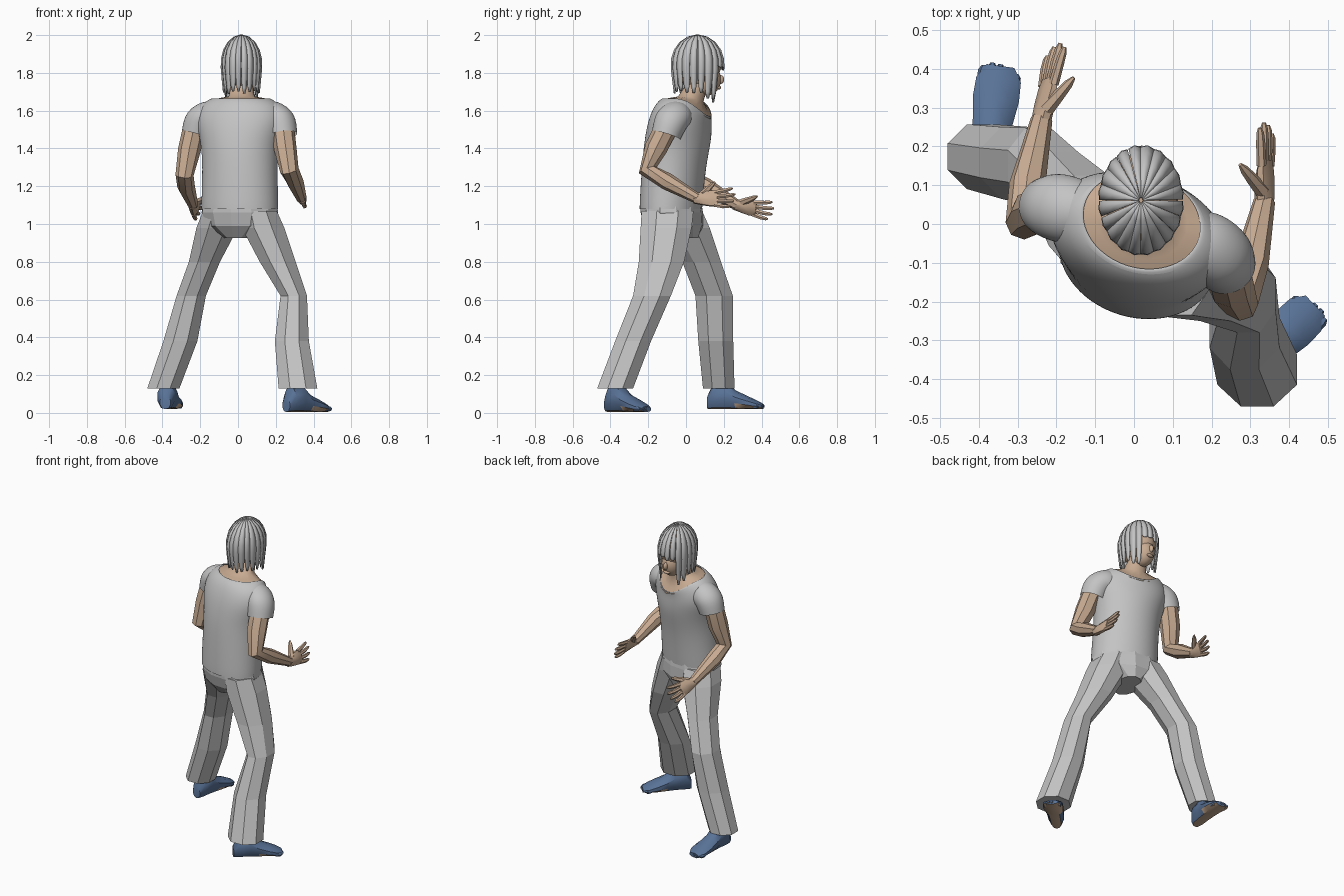
import bpy, bmesh, math, random
from mathutils import Vector as V

random.seed(4)
cube = bpy.data.objects.get("Cube")
if cube:
    bpy.data.objects.remove(cube, do_unlink=True)


def material(name, rgb):
    m = bpy.data.materials.new(name)
    m.use_nodes = True
    m.diffuse_color = (*rgb, 1)
    m.node_tree.nodes["Principled BSDF"].inputs["Base Color"].default_value = (*rgb, 1)
    return m


GREY = material("light grey", (0.55, 0.55, 0.55))
SKIN = material("tan skin", (0.58, 0.41, 0.29))
BLUE = material("dull blue", (0.10, 0.17, 0.31))


def finish(name, bm, mats, smooth=None, subsurf=0):
    bmesh.ops.recalc_face_normals(bm, faces=bm.faces)
    me = bpy.data.meshes.new(name)
    bm.to_mesh(me)
    bm.free()
    ob = bpy.data.objects.new(name, me)
    bpy.context.collection.objects.link(ob)
    for m in mats:
        me.materials.append(m)
    if smooth:
        bpy.ops.object.select_all(action='DESELECT')
        ob.select_set(True)
        bpy.context.view_layer.objects.active = ob
        bpy.ops.object.shade_smooth_by_angle(angle=math.radians(smooth))
    if subsurf:
        mod = ob.modifiers.new("Subdivision", 'SUBSURF')
        mod.levels = mod.render_levels = subsurf
    return ob


def skin_rings(bm, rings, caps=True):
    """Bridge rings of points with quads."""
    loops = [[bm.verts.new(p) for p in r] for r in rings]
    n = len(loops[0])
    for a, b in zip(loops, loops[1:]):
        for i in range(n):
            bm.faces.new((a[i], a[(i + 1) % n], b[(i + 1) % n], b[i]))
    if caps:
        bm.faces.new(loops[0])
        bm.faces.new(loops[-1])


def ellipse(c, u, v, n, phase=0.0):
    return [V(c) + V(u) * math.cos(t) + V(v) * math.sin(t)
            for t in (2 * math.pi * i / n + phase for i in range(n))]


def tube(bm, pts, n=8, ref=(1, 0, 0), caps=True):
    """Round tube through (x, y, z, radius) points."""
    P = [V(p[:3]) for p in pts]
    rings = []
    for i, p in enumerate(P):
        t = (P[min(i + 1, len(P) - 1)] - P[max(i - 1, 0)]).normalized()
        u = V(ref)
        u = (u - t * u.dot(t)).normalized()
        r = pts[i][3]
        rings.append(ellipse(p, u * r, t.cross(u) * r, n))
    skin_rings(bm, rings, caps)


# Torso axes: the upper body is twisted about z
L, F = V((0.957, -0.29, 0)), V((0.29, 0.957, 0))


def body_ring(x, y, z, a, b, dip=0.0, n=16):
    ring = ellipse((x, y, z), L * a, F * b, n)
    for i, p in enumerate(ring):
        p.z -= dip * max(0, math.sin(2 * math.pi * i / n)) ** 2
    return ring


# Shirt body
bm = bmesh.new()
skin_rings(bm, [body_ring(*r) for r in (
    (0.01, -0.08, 1.08, 0.212, 0.165), (0.01, -0.078, 1.12, 0.212, 0.167),
    (0.01, -0.065, 1.30, 0.205, 0.170), (0.01, -0.045, 1.43, 0.213, 0.178),
    (0.01, -0.032, 1.55, 0.250, 0.165, 0.05), (0.015, -0.015, 1.635, 0.220, 0.145, 0.09),
    (0.02, 0.005, 1.668, 0.165, 0.130, 0.10), (0.02, 0.008, 1.664, 0.157, 0.124, 0.10))], caps=False)
finish("shirt_body", bm, [GREY], 60, 2)

# Sleeves
for side, path in (
        ("left", ((0.12, -0.035, 1.57, 0.08), (0.19, -0.055, 1.57, 0.095),
                  (0.225, -0.08, 1.55, 0.095), (0.235, -0.105, 1.47, 0.082))),
        ("right", ((-0.10, 0.02, 1.57, 0.08), (-0.165, 0.035, 1.57, 0.092),
                   (-0.205, 0.045, 1.55, 0.092), (-0.222, 0.045, 1.48, 0.080)))):
    bm = bmesh.new()
    tube(bm, path, 12, (0, 1, 0), False)
    finish(side + "_sleeve", bm, [GREY], 60, 2)

# Skin inside the neckline, and neck
bm = bmesh.new()
skin_rings(bm, [body_ring(*r) for r in (
    (0.02, 0.006, 1.655, 0.162, 0.127, 0.10), (0.02, 0.01, 1.667, 0.12, 0.10, 0.075),
    (0.02, 0.025, 1.675, 0.07, 0.068, 0.03), (0.02, 0.055, 1.73, 0.058, 0.06),
    (0.02, 0.07, 1.79, 0.058, 0.06))])
finish("neck", bm, [SKIN], 60)

# Head: skull, jaw and nose
for name, c, s in (("skull", (0.02, 0.062, 1.85), (0.094, 0.124, 0.138)),
                   ("jaw", (0.02, 0.108, 1.765), (0.064, 0.078, 0.086)),
                   ("nose", (0.02, 0.183, 1.765), (0.013, 0.019, 0.024)),
                   ("lips", (0.02, 0.174, 1.722), (0.024, 0.012, 0.010))):
    bm = bmesh.new()
    bmesh.ops.create_uvsphere(bm, u_segments=20, v_segments=12, radius=1)
    for v in bm.verts:
        v.co = V(c) + V(v.co[i] * s[i] for i in range(3))
    finish(name, bm, [SKIN], 60)

# Hair: flat locks falling from the crown, short over the forehead
COUNT = 20
bm = bmesh.new()
for k in range(COUNT):
    ang = math.pi / 2 + (k + 0.5) * 2 * math.pi / COUNT
    front = math.sin(ang)
    if front > 0.75:
        end = 1.82
    elif front > 0.25:
        end = 1.655
    else:
        end = 1.695
    end += random.uniform(-0.012, 0.012)
    half = math.pi / COUNT * random.uniform(0.86, 1.12)
    stations = [(math.sin(p), 1.85 + 0.15 * math.cos(p), 1.0)
                for p in (math.radians(d) for d in (3, 22, 42, 62, 80))]
    stations += [(1.0, 1.85 + (end - 1.85) * f, w)
                 for f, w in ((0.15, 1.0), (0.5, 0.92), (0.8, 0.75), (1.0, 0.3))]
    rows = []
    for j, (r, z, w) in enumerate(stations):
        pull = 1 - max(0, 1.82 - z) * 0.9
        rows.append([bm.verts.new((0.018 + 0.107 * r * pull * q * math.cos(ang + o * half * w),
                                   0.061 + 0.139 * r * pull * q * math.sin(ang + o * half * w), z))
                     for o, q in ((-1, 0.98), (0, 1.01), (1, 0.98))])
    for a, b in zip(rows, rows[1:]):
        for i in range(2):
            bm.faces.new((a[i], a[i + 1], b[i + 1], b[i]))
hair = finish("hair", bm, [GREY], 50)
mod = hair.modifiers.new("Thickness", 'SOLIDIFY')
mod.thickness = 0.006
mod.offset = 0

# Trouser seat
bm = bmesh.new()
skin_rings(bm, [body_ring(*r, 0.0, 12) for r in (
    (0.01, -0.08, 1.12, 0.203, 0.158), (0.01, -0.075, 1.06, 0.212, 0.162),
    (0.01, -0.065, 0.99, 0.190, 0.155), (0.01, -0.05, 0.925, 0.075, 0.12))])
finish("trouser_seat", bm, [GREY])

# Trouser legs: rows of z, x range, y range
LEGS = {
    "left": ((1.07, 0.01, 0.205, -0.235, 0.04), (0.98, 0.02, 0.245, -0.24, 0.03),
             (0.80, 0.115, 0.305, -0.25, -0.01), (0.62, 0.225, 0.365, -0.28, -0.08),
             (0.38, 0.195, 0.375, -0.375, -0.185), (0.13, 0.215, 0.42, -0.47, -0.28)),
    "right": ((1.07, -0.185, 0.01, -0.17, 0.085), (0.98, -0.22, 0.0, -0.13, 0.125),
              (0.80, -0.26, -0.095, -0.02, 0.185), (0.62, -0.325, -0.17, 0.05, 0.248),
              (0.38, -0.395, -0.215, 0.065, 0.25), (0.13, -0.48, -0.31, 0.09, 0.257)),
}
for side, rows in LEGS.items():
    bm = bmesh.new()
    k = 0.5 / math.cos(math.pi / 8)
    skin_rings(bm, [ellipse(((x0 + x1) / 2, (y0 + y1) / 2, z), ((x1 - x0) * k, 0, 0),
                            (0, (y1 - y0) * k, 0), 8, math.pi / 8)
                    for z, x0, x1, y0, y1 in rows])
    finish(side + "_trouser_leg", bm, [GREY])

# Feet: sections along the foot (distance, half width, height), tan underneath
SECTIONS = ((0.0, 0.028, 0.07), (0.03, 0.046, 0.13), (0.10, 0.050, 0.14), (0.15, 0.052, 0.095),
            (0.21, 0.060, 0.068), (0.26, 0.058, 0.046), (0.295, 0.036, 0.028))
for side, heel, ang, base in (("left", (0.255, -0.415), 44, 0.005), ("right", (-0.385, 0.115), 82, 0.02)):
    d = V((math.cos(math.radians(ang)), math.sin(math.radians(ang)), 0))
    s = V((d.y, -d.x, 0))
    bm = bmesh.new()
    rings = []
    for dist, w, h in SECTIONS:
        ring = ellipse(V((*heel, base + h / 2)) + d * dist, s * w * 1.05, (0, 0, h * 0.54), 10, math.pi / 10)
        for p in ring:
            p.z = max(p.z, base)
        rings.append(ring)
    skin_rings(bm, rings)
    # Small toes
    for i in range(5):
        o = -0.042 + i * 0.021
        a = V((*heel, base + 0.016)) + d * 0.25 + s * o
        b = a + d * (0.055 - abs(o + 0.012 if side == "right" else o - 0.012) * 0.45)
        tube(bm, ((*a, 0.014), (*(a.lerp(b, 0.7)), 0.014), (*b, 0.006)), 6, s)
    bmesh.ops.recalc_face_normals(bm, faces=bm.faces)
    for f in bm.faces:
        f.material_index = int(f.normal.z < -0.6)
    finish(side + "_foot", bm, [BLUE, SKIN], 35)

# Arms and hands: arm path, finger direction, thumb-side direction, thumb direction
ARMS = {
    "left": (((0.232, -0.09, 1.54, 0.062), (0.25, -0.16, 1.40, 0.060), (0.272, -0.202, 1.285, 0.050),
              (0.302, -0.10, 1.225, 0.046), (0.336, 0.06, 1.135, 0.028)),
             V((0.03, 1, 0.0)), V((-0.3, 0.05, 0.95)), V((-0.55, 0.65, 0.65))),
    "right": (((-0.225, 0.045, 1.54, 0.060), (-0.258, 0.03, 1.39, 0.060), (-0.283, 0.005, 1.26, 0.048),
               (-0.275, 0.10, 1.20, 0.047), (-0.238, 0.27, 1.10, 0.028)),
              V((0.2, 1, -0.2)), V((0.4, 0.1, 0.9)), V((0.65, 0.75, 0.3))),
}
for side, (path, f, s, th) in ARMS.items():
    bm = bmesh.new()
    tube(bm, path, 8)
    finish(side + "_arm", bm, [SKIN], 30)

    f.normalize()
    s = (s - f * s.dot(f)).normalized()
    th.normalize()
    n = f.cross(s)
    W = V(path[-1][:3])
    bm = bmesh.new()
    # Palm
    skin_rings(bm, [ellipse(W + f * d, s * w, n * t, 8, math.pi / 8) for d, w, t in (
        (-0.02, 0.027, 0.025), (0.03, 0.038, 0.024), (0.075, 0.046, 0.020), (0.105, 0.042, 0.014))])
    # Fingers, slightly spread and curled
    for i, ln in enumerate((0.085, 0.105, 0.112, 0.10)):
        o = -0.034 + i * 0.0225
        a = W + f * 0.09 + s * o
        b = a + (f + s * o * 6).normalized() * ln * 0.55
        c = b + (f + s * o * 5 + s * 0.12).normalized() * ln * 0.45
        tube(bm, ((*a, 0.013), (*b, 0.012), (*b.lerp(c, 0.7), 0.010), (*c, 0.005)), 6)
    # Thumb
    a = W + f * 0.025 + s * 0.02
    tube(bm, ((*a, 0.020), (*(a + th * 0.05), 0.016), (*(a + th * 0.09), 0.012),
              (*(a + th * 0.112), 0.005)), 6, s)
    finish(side + "_hand", bm, [SKIN], 35)
